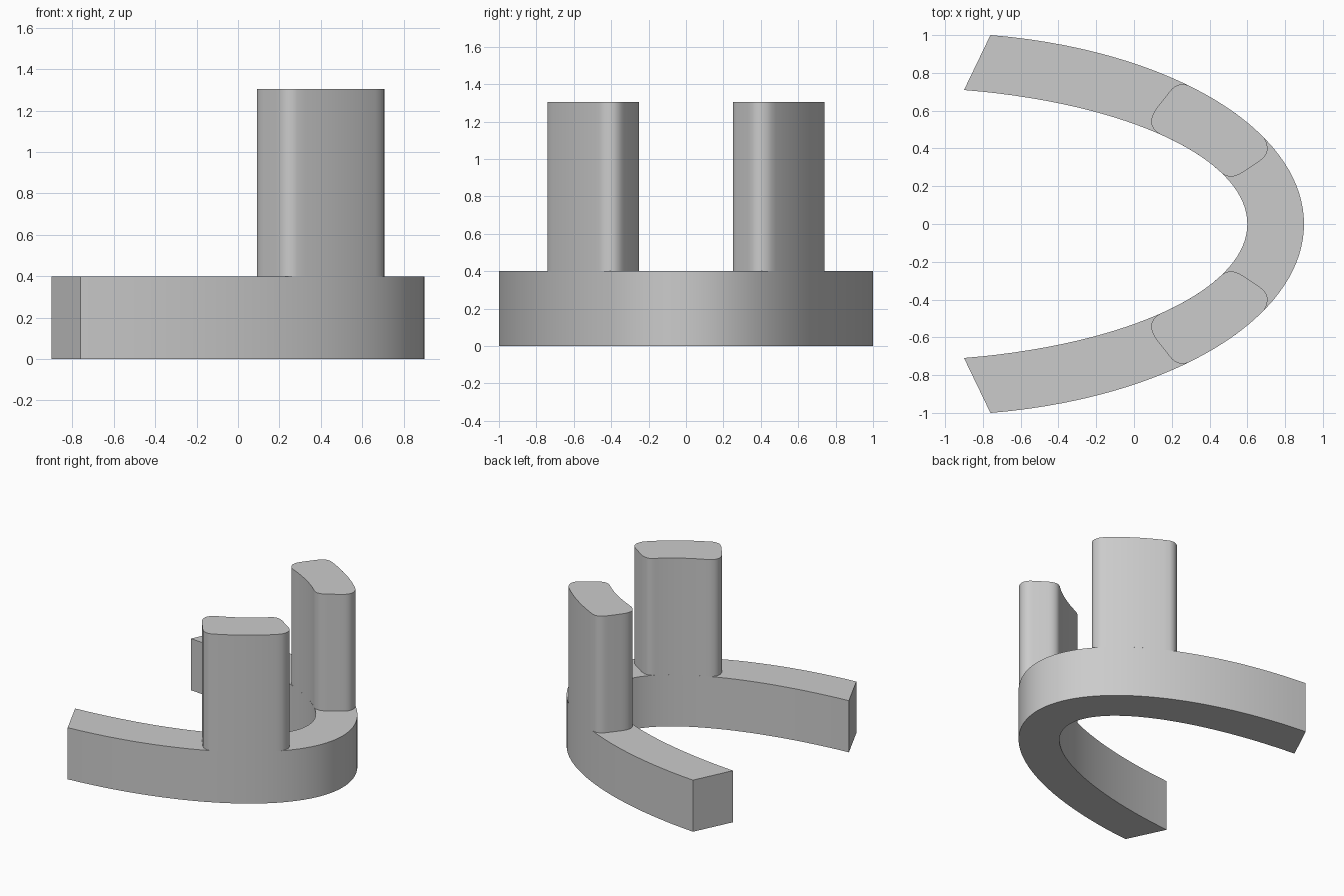
import bpy
import bmesh
import math

cube = bpy.data.objects.get("Cube")
if cube:
    bpy.data.objects.remove(cube, do_unlink=True)

BASE_TOP = 0.40
POST_TOP = 1.305

grey = bpy.data.materials.new("plain_grey")
grey.use_nodes = True
colour = (0.6, 0.6, 0.6, 1)
grey.diffuse_color = colour
grey.node_tree.nodes["Principled BSDF"].inputs["Base Color"].default_value = colour


def ellipse_arc(tip, p, q, x_from, x_to, steps):
    """Points on an ellipse with its tip on +x; a negative depth gives the -y half."""
    a, b = (math.copysign(math.sqrt(abs(d)), d) for d in (x_from, x_to))
    points = []
    for i in range(steps + 1):
        u = a + (b - a) * i / steps
        s = u * u
        points.append((tip - s, math.copysign(math.sqrt(max(p * s - q * s * s, 0)), u)))
    return points


def outer(depth_a, depth_b, steps):
    return ellipse_arc(0.9, 1.041, 0.264, depth_a, depth_b, steps)


def inner(depth_a, depth_b, steps):
    return ellipse_arc(0.6, 0.556, 0.147, depth_a, depth_b, steps)


def rounded(a, c, b, steps=8):
    """Rounded corner from a to b, pulled towards c."""
    return [tuple((1 - t) ** 2 * a[k] + 2 * t * (1 - t) * c[k] + t * t * b[k] for k in (0, 1))
            for t in (i / steps for i in range(steps + 1))]


def extrude_outline(name, outline, z0, z1):
    bm = bmesh.new()
    face = bm.faces.new([bm.verts.new((x, y, z0)) for x, y in outline])
    made = bmesh.ops.extrude_face_region(bm, geom=[face], use_keep_orig=True)
    top = [g for g in made["geom"] if isinstance(g, bmesh.types.BMVert)]
    bmesh.ops.translate(bm, verts=top, vec=(0, 0, z1 - z0))
    bmesh.ops.remove_doubles(bm, verts=bm.verts, dist=0.0005)
    bmesh.ops.recalc_face_normals(bm, faces=bm.faces)
    mesh = bpy.data.meshes.new(name)
    bm.to_mesh(mesh)
    bm.free()
    mesh.materials.append(grey)
    obj = bpy.data.objects.new(name, mesh)
    bpy.context.collection.objects.link(obj)
    bpy.ops.object.select_all(action="DESELECT")
    obj.select_set(True)
    bpy.context.view_layer.objects.active = obj
    bpy.ops.object.shade_smooth_by_angle(angle=math.radians(30))
    return obj


# Open curved base
extrude_outline("curved_base", outer(-1.66, 1.66, 64) + inner(1.5, -1.5, 64), 0, BASE_TOP)

# Pair of upright posts that follow the curve of the base
post = outer(0.21, 0.615, 12)
post += rounded(post[-1], (0.225, 0.755), (0.18, 0.69))
inside = inner(0.46, 0.14, 12)
post += rounded((0.125, 0.62), (0.05, 0.525), inside[0])[:-1]
post += inside[:-1]
post += rounded(inside[-1], (0.505, 0.23), (0.57, 0.27))
post += rounded((0.66, 0.33), (0.735, 0.375), post[0])[:-1]

for name, side in (("back_post", 1), ("front_post", -1)):
    extrude_outline(name, [(x, side * y) for x, y in post], BASE_TOP, POST_TOP)
